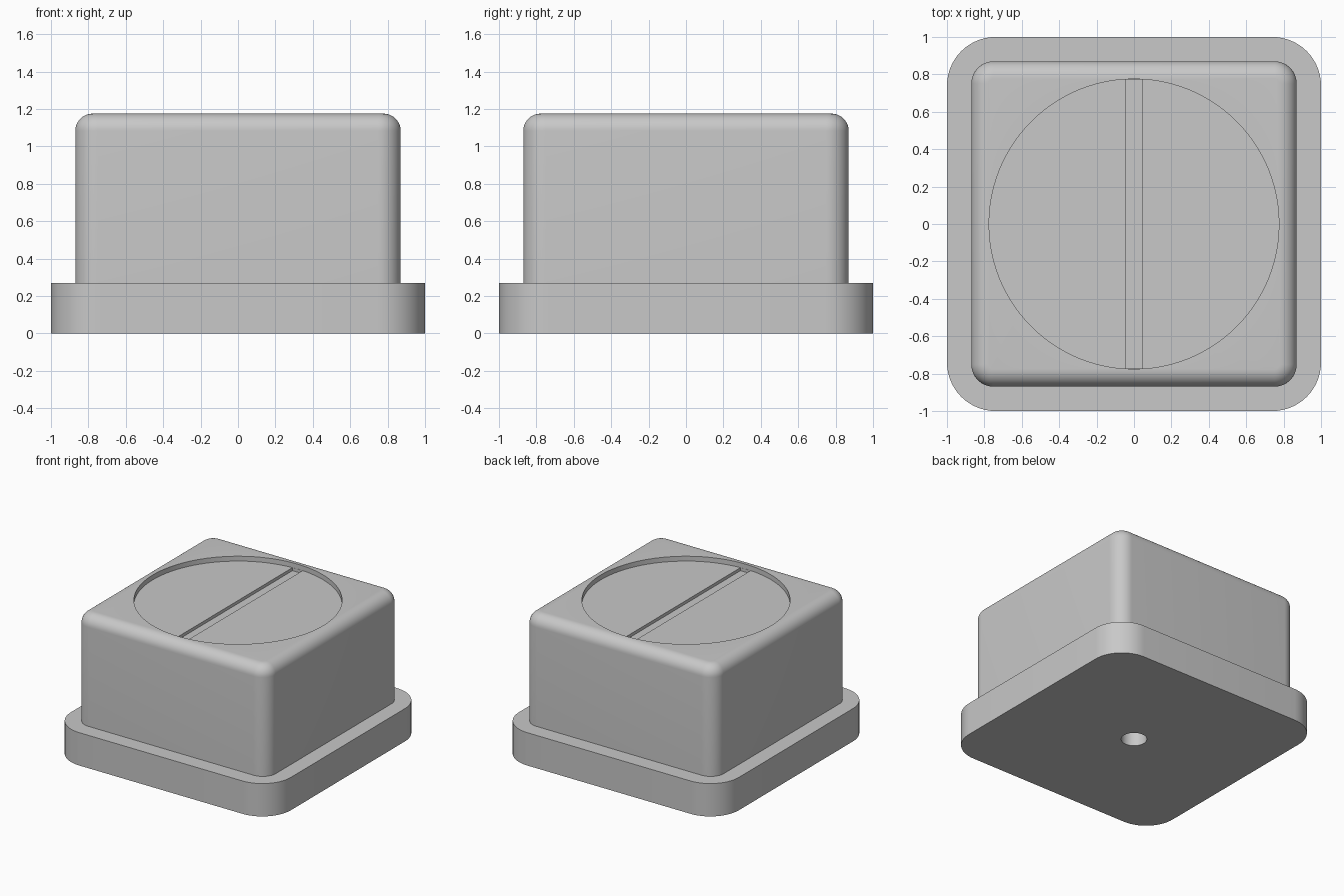
import bpy
import bmesh
from math import sin, cos, pi, radians

cube = bpy.data.objects.get("Cube")
if cube:
    bpy.data.objects.remove(cube, do_unlink=True)

grey = bpy.data.materials.new("plain grey")
grey.use_nodes = True
colour = (0.58, 0.58, 0.58, 1)
grey.diffuse_color = colour
grey.node_tree.nodes["Principled BSDF"].inputs["Base Color"].default_value = colour


def rounded_square(half, radius, steps=14):
    """Outline of a square with rounded corners, counter-clockwise."""
    points = []
    for corner in range(4):
        start = corner * pi / 2
        sx = 1 if corner in (0, 3) else -1
        sy = 1 if corner < 2 else -1
        for i in range(steps + 1):
            a = start + pi / 2 * i / steps
            points.append((sx * (half - radius) + radius * cos(a),
                           sy * (half - radius) + radius * sin(a)))
    return points


def circle(radius, steps=96):
    return [(radius * cos(2 * pi * i / steps), radius * sin(2 * pi * i / steps))
            for i in range(steps)]


def loft(name, rings):
    """Solid skinned through (height, outline) rings and capped."""
    bm = bmesh.new()
    loops = [[bm.verts.new((x, y, z)) for x, y in outline] for z, outline in rings]
    for low, high in zip(loops, loops[1:]):
        n = len(low)
        for i in range(n):
            j = (i + 1) % n
            bm.faces.new((low[i], low[j], high[j], high[i]))
    bm.faces.new(loops[0][::-1])
    bm.faces.new(loops[-1])
    mesh = bpy.data.meshes.new(name)
    bm.to_mesh(mesh)
    bm.free()
    obj = bpy.data.objects.new(name, mesh)
    bpy.context.collection.objects.link(obj)
    mesh.materials.append(grey)
    return obj


def cut(target, cutter):
    bpy.context.view_layer.objects.active = target
    mod = target.modifiers.new("cut", "BOOLEAN")
    mod.operation = "DIFFERENCE"
    mod.solver = "EXACT"
    mod.object = cutter
    bpy.ops.object.modifier_apply(modifier=mod.name)
    bpy.data.objects.remove(cutter, do_unlink=True)


BASE_TOP, TOP = 0.27, 1.175
HALF, CORNER, FILLET = 0.87, 0.12, 0.092
RECESS, SLOT = 0.04, 0.025

# Wide rounded base plate with a round hole underneath
base_outline = rounded_square(1.0, 0.26)
base = loft("base_plate", [(0, base_outline), (BASE_TOP, base_outline)])
hole = circle(0.097, 48)
cut(base, loft("hole_cutter", [(-0.1, hole), (BASE_TOP - 0.01, hole)]))

# Body block with a filleted top edge
rings = [(BASE_TOP, rounded_square(HALF, CORNER))]
for i in range(11):
    a = pi / 2 * i / 10
    inset = FILLET * (1 - cos(a))
    rings.append((TOP - FILLET + FILLET * sin(a),
                  rounded_square(HALF - inset, CORNER - inset)))
body = loft("body", rings)

# Round recess in the top, with a straight slot across its floor
disc = circle(0.775)
cut(body, loft("recess_cutter", [(TOP - RECESS, disc), (TOP + 0.1, disc)]))
w, l = 0.046, 0.773
strip = [(-w, -l), (w, -l), (w, l), (-w, l)]
cut(body, loft("slot_cutter", [(TOP - RECESS - SLOT, strip), (TOP + 0.1, strip)]))

# Smooth the rounded surfaces, keep edges crisp
for obj in (base, body):
    bpy.ops.object.select_all(action="DESELECT")
    obj.select_set(True)
    bpy.context.view_layer.objects.active = obj
    bpy.ops.object.shade_smooth_by_angle(angle=radians(30))
